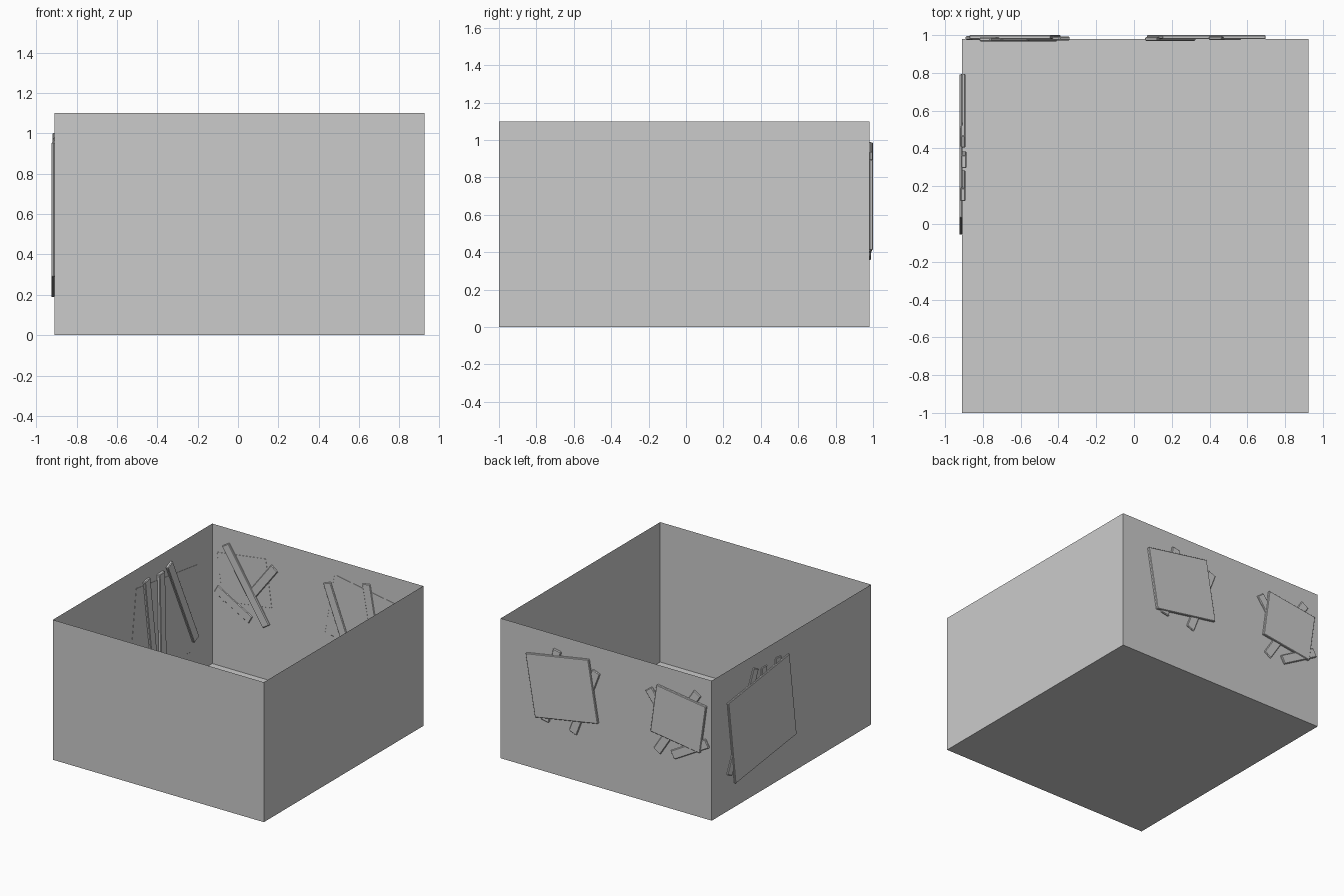
import bpy, bmesh, math
from mathutils import Matrix, Vector

if "Cube" in bpy.data.objects:
    bpy.data.objects.remove(bpy.data.objects["Cube"])

X0, X1, Y0, Y1, H = -0.91, 0.925, -1.0, 0.98, 1.1


def finish(name, bm):
    mesh = bpy.data.meshes.new(name)
    bm.to_mesh(mesh)
    bm.free()
    obj = bpy.data.objects.new(name, mesh)
    bpy.context.collection.objects.link(obj)
    return obj


# wall frames: local x runs along the wall, local y is up, local z points outdoors
BACK = Matrix(((1, 0, 0, 0), (0, 0, 1, Y1), (0, 1, 0, 0), (0, 0, 0, 1)))
LEFT = Matrix(((0, 0, -1, X0), (1, 0, 0, 0), (0, 1, 0, 0), (0, 0, 0, 1)))


def slab(name, wall, centre, size, angle, d0, d1, bevel=0.004):
    """Rotated box lying on a wall, from depth d0 (indoors) to d1 (outdoors)."""
    bm = bmesh.new()
    bmesh.ops.create_cube(bm, size=1)
    m = (wall @ Matrix.Translation((centre[0], centre[1], (d0 + d1) / 2))
         @ Matrix.Rotation(angle, 4, 'Z')
         @ Matrix.Diagonal((size[0], size[1], d1 - d0, 1)))
    bmesh.ops.transform(bm, matrix=m, verts=bm.verts)
    bmesh.ops.recalc_face_normals(bm, faces=bm.faces)
    bmesh.ops.bevel(bm, geom=bm.edges[:], offset=bevel, segments=1, affect='EDGES')
    return finish(name, bm)


def board(name, wall, a, b, d0, d1, width=0.07):
    """Plank running between two points on a wall."""
    a, b = Vector(a), Vector(b)
    d = b - a
    return slab(name, wall, (a + b) / 2, (d.length, width),
                math.atan2(d.y, d.x), d0, d1, 0.005)


# open-topped room with thin walls
bm = bmesh.new()
bmesh.ops.create_cube(bm, size=1)
bmesh.ops.transform(bm, verts=bm.verts, matrix=Matrix.Translation(
    ((X0 + X1) / 2, (Y0 + Y1) / 2, H / 2)) @ Matrix.Diagonal((X1 - X0, Y1 - Y0, H, 1)))
bmesh.ops.delete(bm, geom=[f for f in bm.faces if f.normal.z > 0.5], context='FACES_ONLY')
finish("room_walls", bm)

# crooked window panels, outdoors
slab("back_window_large", BACK, (0.383, 0.70), (0.555, 0.49), math.radians(-9.7), -0.001, 0.02)
slab("back_window_small", BACK, (-0.63, 0.731), (0.435, 0.383), math.radians(8), -0.001, 0.02)
slab("left_window", LEFT, (0.368, 0.571), (0.767, 0.671), math.radians(-7.6), -0.001, 0.015)

# planks nailed across the windows: wall, end, end, inner depth, outer depth
planks = [
    (BACK, (-0.79, 0.97), (-0.435, 0.42), -0.014, 0.008),
    (BACK, (-0.365, 0.895), (-0.59, 0.60), -0.008, 0.012),
    (BACK, (-0.877, 0.60), (-0.575, 0.43), -0.005, 0.014),
    (BACK, (0.09, 0.905), (0.295, 0.37), -0.01, 0.01),
    (BACK, (0.43, 0.985), (0.535, 0.40), -0.006, 0.012),
    (LEFT, (0.435, 0.99), (0.765, 0.275), -0.018, 0.008),
    (LEFT, (0.33, 0.965), (0.35, 0.26), -0.023, 0.006),
    (LEFT, (0.155, 0.975), (0.25, 0.27), -0.018, 0.008),
]
for i, p in enumerate(planks):
    board(f"plank_{i + 1}", *p)
